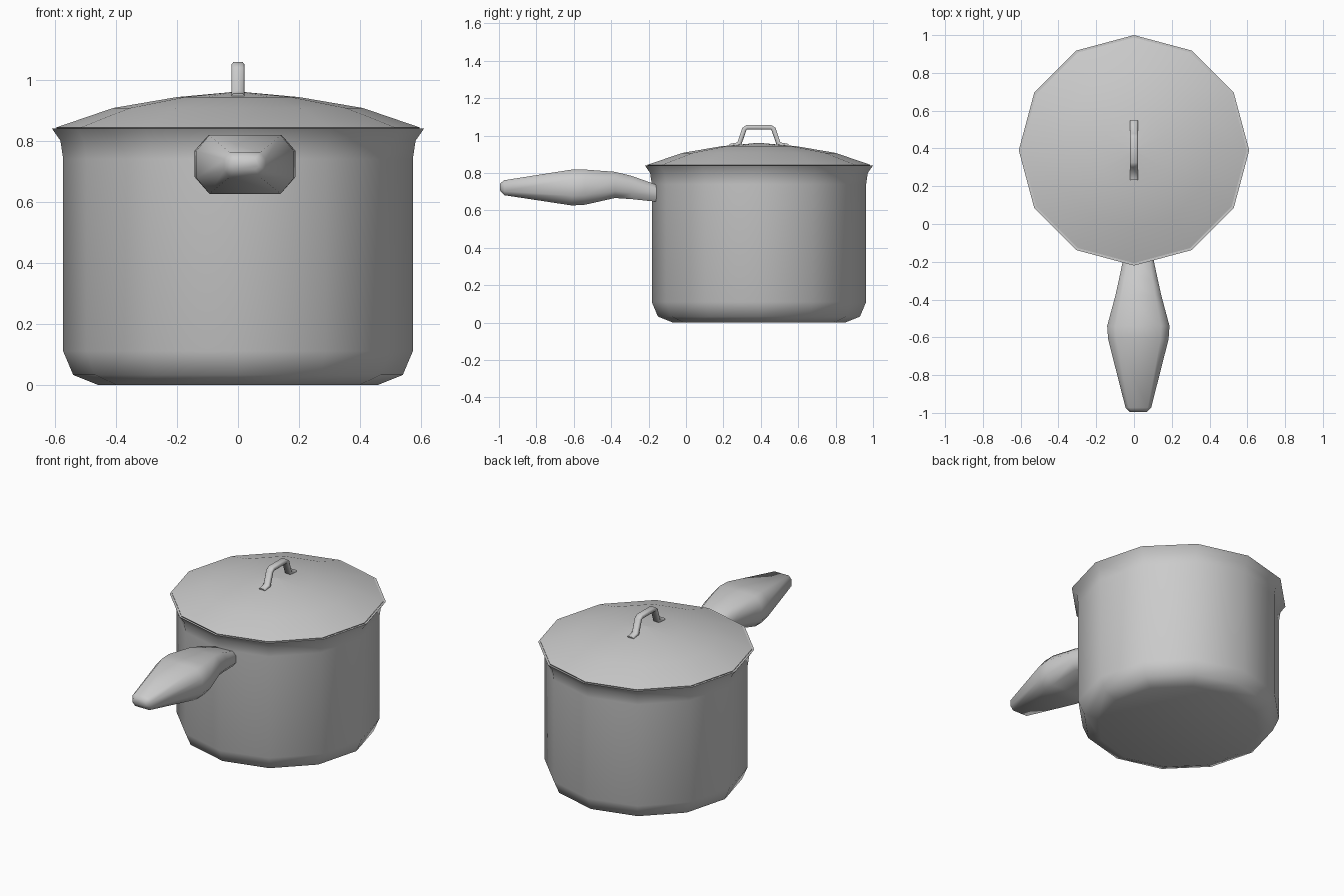
import bpy, bmesh, math
from mathutils import Vector

if "Cube" in bpy.data.objects:
    bpy.data.objects.remove(bpy.data.objects["Cube"])

CY = 0.39      # pot axis
SIDES = 12


def finish(name, bm, angle):
    bmesh.ops.remove_doubles(bm, verts=bm.verts, dist=1e-4)
    bmesh.ops.recalc_face_normals(bm, faces=bm.faces)
    mesh = bpy.data.meshes.new(name)
    bm.to_mesh(mesh)
    bm.free()
    ob = bpy.data.objects.new(name, mesh)
    bpy.context.collection.objects.link(ob)
    bpy.ops.object.select_all(action='DESELECT')
    ob.select_set(True)
    bpy.context.view_layer.objects.active = ob
    bpy.ops.object.shade_smooth_by_angle(angle=math.radians(angle))
    return ob


def loft(name, rings, angle, capped=True):
    """Skin a list of closed rings with equal point counts."""
    bm = bmesh.new()
    rows = [[bm.verts.new(p) for p in ring] for ring in rings]
    n = len(rows[0])
    for a, b in zip(rows, rows[1:]):
        for i in range(n):
            j = (i + 1) % n
            bm.faces.new((a[i], a[j], b[j], b[i]))
    if capped:
        bm.faces.new(rows[0])
        bm.faces.new(rows[-1])
    return finish(name, bm, angle)


def circle(r, z):
    return [(r * math.cos(math.tau * i / SIDES),
             CY + r * math.sin(math.tau * i / SIDES), z) for i in range(SIDES)]


def octagon(cx, cz, hw, hh, chamfer=0.27):
    """Rectangle with cut corners in the xz plane."""
    a, b = hw * (1 - chamfer), hh * (1 - 2 * chamfer)
    pts = [(hw, b), (a, hh), (-a, hh), (-hw, b), (-hw, -b), (-a, -hh), (a, -hh), (hw, -b)]
    return [(cx + x, cz + z) for x, z in pts]


# Pot: outer wall, flared rim, inner wall and floor
pot = [(0.46, 0.0), (0.54, 0.032), (0.573, 0.11), (0.573, 0.74), (0.582, 0.80),
       (0.61, 0.84), (0.597, 0.84), (0.565, 0.80), (0.555, 0.74), (0.555, 0.11), (0.46, 0.03)]
loft("pot_body", [circle(r, z) for r, z in pot], 50)

# Domed lid resting in the rim
lid = [(0.585, 0.832), (0.597, 0.843), (0.41, 0.907), (0.2, 0.943), (0.003, 0.961)]
loft("lid", [circle(r, z) for r, z in lid], 40)

# Long faceted handle: y, centre z, half width, half height
handle = [(-0.995, 0.725, 0.045, 0.018), (-0.972, 0.721, 0.068, 0.04),
          (-0.61, 0.722, 0.160, 0.096), (-0.54, 0.724, 0.165, 0.094),
          (-0.38, 0.736, 0.122, 0.07), (-0.29, 0.722, 0.102, 0.062),
          (-0.13, 0.685, 0.068, 0.042)]
loft("pot_handle", [[(x, y, z) for x, z in octagon(0.023, cz, hw, hh)]
                    for y, cz, hw, hh in handle], 50)

# Lid grip: small bent bar, swept along a path in the yz plane
half = [(0.155, 0.943), (0.105, 0.955), (0.078, 1.035), (0.064, 1.045)]
path = [Vector((0, CY - d, z)) for d, z in half]
path += [Vector((0, CY + d, z)) for d, z in reversed(half)]
rings = []
for i, p in enumerate(path):
    t = (path[min(i + 1, len(path) - 1)] - path[max(i - 1, 0)]).normalized()
    up = Vector((0, -t.z, t.y))
    rings.append([p + Vector((x, 0, 0)) + up * u
                  for x, u in octagon(0, 0, 0.021, 0.0125)])
loft("lid_grip", rings, 50)
